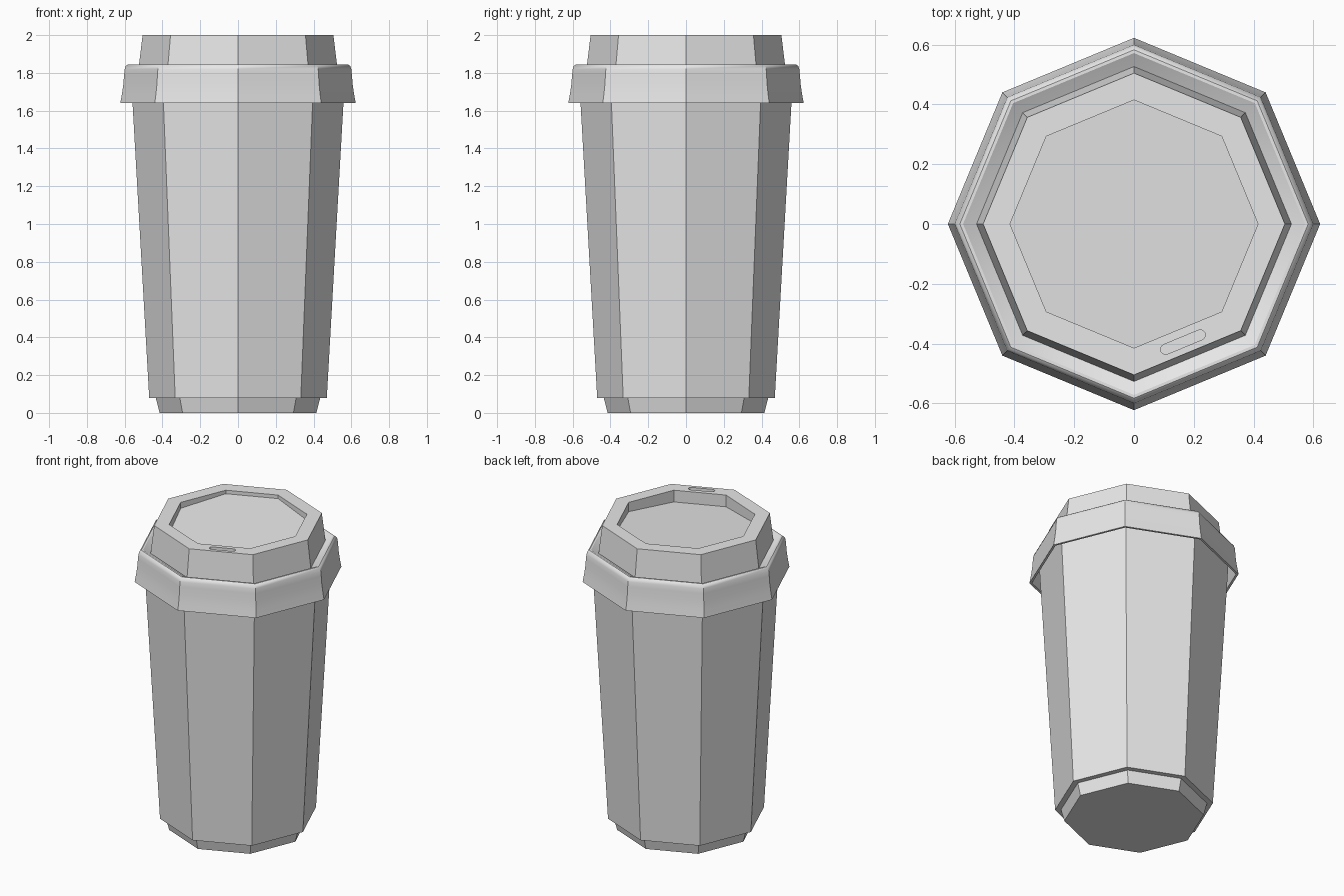
import bpy, bmesh, math
from mathutils import Vector, Matrix

cube = bpy.data.objects.get("Cube")
if cube:
    bpy.data.objects.remove(cube, do_unlink=True)

SIDES = 8
SIP_ANGLE = math.radians(-67.5)          # middle of the side with the sip hole
SIP_DIR = Vector((math.cos(SIP_ANGLE), math.sin(SIP_ANGLE), 0))


def make_material(name, value):
    mat = bpy.data.materials.new(name)
    mat.use_nodes = True
    colour = (value, value, value, 1)
    mat.diffuse_color = colour
    mat.node_tree.nodes["Principled BSDF"].inputs["Base Color"].default_value = colour
    return mat


def add_object(name, bm, mat):
    bmesh.ops.recalc_face_normals(bm, faces=bm.faces)
    mesh = bpy.data.meshes.new(name)
    bm.to_mesh(mesh)
    bm.free()
    mesh.materials.append(mat)
    obj = bpy.data.objects.new(name, mesh)
    bpy.context.collection.objects.link(obj)
    return obj


def lathe(profile):
    """Octagonal solid from (radius, height) pairs, capped at both ends."""
    bm = bmesh.new()
    rings = []
    for r, z in profile:
        rings.append([bm.verts.new((r * math.cos(math.tau * i / SIDES),
                                    r * math.sin(math.tau * i / SIDES), z))
                      for i in range(SIDES)])
    for low, high in zip(rings, rings[1:]):
        for i in range(SIDES):
            j = (i + 1) % SIDES
            bm.faces.new((low[i], low[j], high[j], high[i]))
    bm.faces.new(rings[0])
    bm.faces.new(rings[-1])
    return bm, rings


grey = make_material("light grey", 0.8)

# Cup: narrow foot, small overhang, tapered wall
bm, _ = lathe([(0.415, 0), (0.435, 0.078), (0.47, 0.078), (0.568, 1.81)])
cup = add_object("cup", bm, grey)

# Lid: hollow flared brim, groove, raised drinking rim and sunken panel
bm, rings = lathe([
    (0.575, 1.80), (0.588, 1.76), (0.596, 1.70), (0.608, 1.64),
    (0.623, 1.64), (0.614, 1.69), (0.607, 1.74), (0.603, 1.79),
    (0.600, 1.82), (0.594, 1.836), (0.583, 1.845), (0.572, 1.845),
    (0.560, 1.838), (0.527, 1.82), (0.505, 2.0), (0.415, 2.0), (0.415, 1.95)])
# The sunken panel slopes down towards the sip hole
for v in rings[-1]:
    v.co.z -= 0.07 * v.co.dot(SIP_DIR)
lid = add_object("lid", bm, grey)

# Sip hole: rounded slot cut into the rim
bm = bmesh.new()
half, radius = 0.063, 0.017
outline = []
for side in (1, -1):
    for k in range(7):
        a = math.pi * (k / 6 - 0.5)
        outline.append(bm.verts.new((side * (half + radius * math.cos(a)),
                                     side * radius * math.sin(a), 0)))
face = bm.faces.new(outline)
top = bmesh.ops.extrude_face_region(bm, geom=[face])["geom"]
bmesh.ops.translate(bm, vec=(0, 0, 0.1),
                    verts=[g for g in top if isinstance(g, bmesh.types.BMVert)])
cutter = add_object("sip_hole_cutter", bm, grey)
cutter.matrix_world = (Matrix.Translation(SIP_DIR * 0.428 + Vector((0, 0, 1.98)))
                       @ Matrix.Rotation(SIP_ANGLE + math.pi / 2, 4, "Z"))
cutter.hide_render = True
cutter.hide_viewport = True
cut = lid.modifiers.new("sip hole", "BOOLEAN")
cut.operation = "DIFFERENCE"
cut.solver = "EXACT"
cut.object = cutter

# Smooth the curved brim but keep the octagon corners sharp
bpy.ops.object.select_all(action="DESELECT")
lid.select_set(True)
bpy.context.view_layer.objects.active = lid
bpy.ops.object.shade_smooth_by_angle(angle=math.radians(32))
